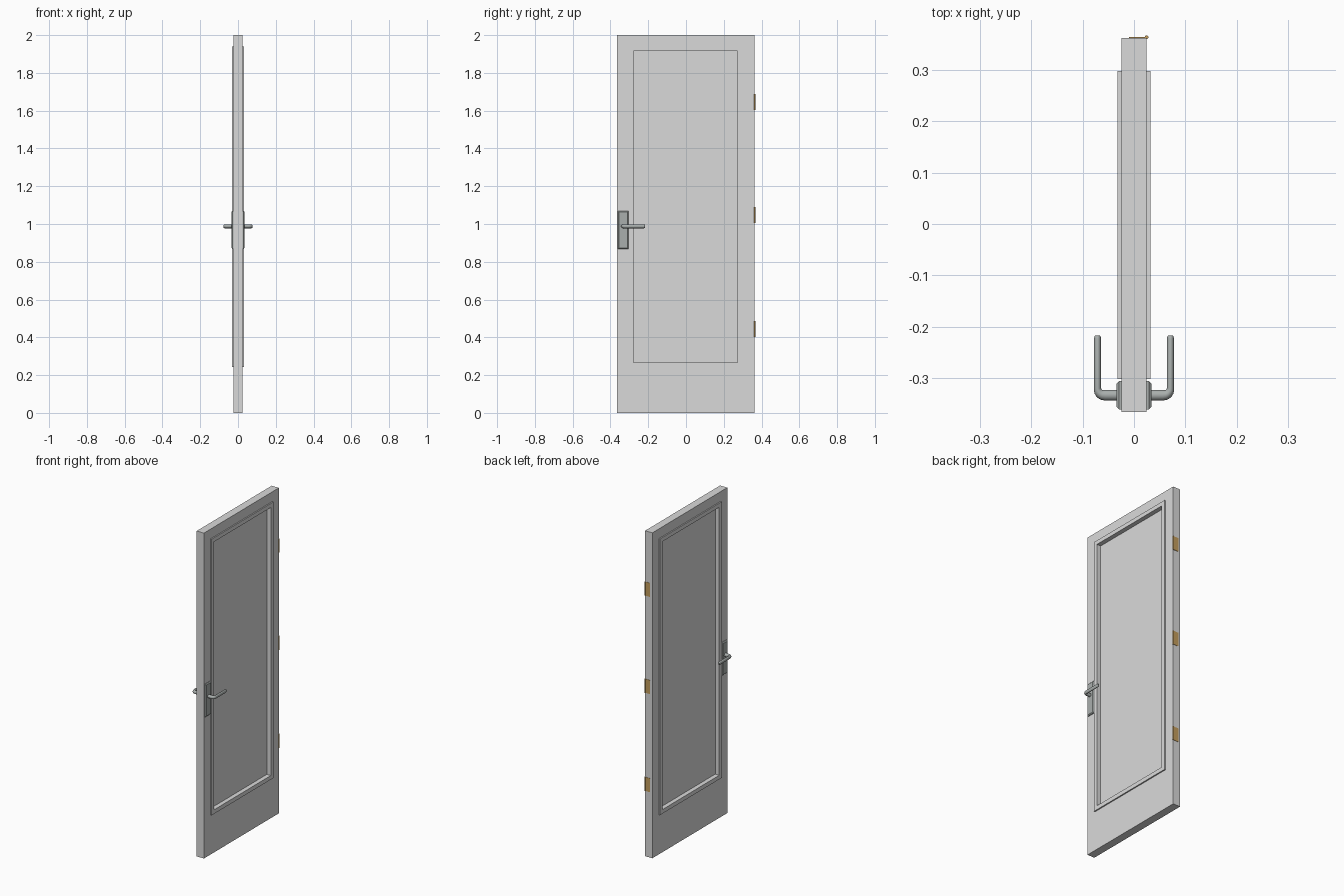
import bpy, bmesh, math
from mathutils import Vector

if "Cube" in bpy.data.objects:
    bpy.data.objects.remove(bpy.data.objects["Cube"])


def material(name, rgb):
    m = bpy.data.materials.new(name)
    m.diffuse_color = (*rgb, 1)
    m.use_nodes = True
    m.node_tree.nodes["Principled BSDF"].inputs["Base Color"].default_value = m.diffuse_color
    return m


PAINT = material("light grey paint", (0.7, 0.7, 0.7))
STEEL = material("brushed steel", (0.40, 0.43, 0.42))
BRASS = material("brass", (0.55, 0.34, 0.11))

CY = -0.002          # centre line of the door leaf
HANDLE_Y, HANDLE_Z = -0.333, 0.988


def finish(name, bm, mat, smooth=False):
    bmesh.ops.recalc_face_normals(bm, faces=bm.faces[:])
    me = bpy.data.meshes.new(name)
    bm.to_mesh(me)
    bm.free()
    me.materials.append(mat)
    ob = bpy.data.objects.new(name, me)
    bpy.context.collection.objects.link(ob)
    if smooth:
        bpy.ops.object.select_all(action='DESELECT')
        ob.select_set(True)
        bpy.context.view_layer.objects.active = ob
        bpy.ops.object.shade_smooth_by_angle(angle=math.radians(40))
    return ob


def loft(rings, closed=False, caps=True):
    """Skin consecutive rings of points."""
    bm = bmesh.new()
    vs = [[bm.verts.new(p) for p in r] for r in rings]
    n = len(vs[0])
    pairs = list(zip(vs, vs[1:])) + ([(vs[-1], vs[0])] if closed else [])
    for a, b in pairs:
        for i in range(n):
            j = (i + 1) % n
            bm.faces.new((a[i], a[j], b[j], b[i]))
    if caps and not closed:
        bm.faces.new(vs[0])
        bm.faces.new(vs[-1])
    return bm


def rect(x, hw, z0, z1, cy=CY):
    return [(x, cy - hw, z0), (x, cy + hw, z0), (x, cy + hw, z1), (x, cy - hw, z1)]


def frame(name, half_x, outer, inner):
    rings = [rect(-half_x, *outer), rect(half_x, *outer),
             rect(half_x, *inner), rect(-half_x, *inner)]
    return finish(name, loft(rings, closed=True), PAINT)


# Door leaf: frame, raised moulding and recessed panel
LEAF = (0.364, 0.0, 2.0)
MOULD = (0.300, 0.243, 1.940)
RECESS = (0.275, 0.268, 1.915)
frame("door_frame", 0.0245, LEAF, MOULD)
frame("panel_moulding", 0.032, MOULD, RECESS)
finish("recessed_panel", loft([rect(-0.005, *RECESS), rect(0.005, *RECESS)]), PAINT)

# Lever path (x, y offset, in-plane radius): shank, bend, arm, rounded tip
path = [(0.030, 0, 0.0105), (0.056, 0, 0.0105)]
for k in range(1, 7):
    a = k / 6 * math.pi / 2
    path.append((0.058 + 0.013 * math.sin(a), 0.013 * (1 - math.cos(a)),
                 0.0105 - 0.0035 * k / 6))
path += [(0.071, 0.110, 0.007), (0.071, 0.114, 0.006), (0.071, 0.116, 0.004)]


def lever(side):
    rings, n = [], 20
    for i, (x, y, r) in enumerate(path):
        p, q = path[max(i - 1, 0)], path[min(i + 1, len(path) - 1)]
        t = Vector((q[0] - p[0], q[1] - p[1])).normalized()
        if i >= len(path) - 3:
            t = Vector((0, 1))
        rz = 0.0105 if i < len(path) - 2 else r * 1.5
        rings.append([(side * (x - t.y * r * math.cos(u)),
                       HANDLE_Y + y + t.x * r * math.cos(u),
                       HANDLE_Z + rz * math.sin(u))
                      for u in (2 * math.pi * j / n for j in range(n))])
    return loft(rings)


# Handle sets on both faces: chamfered back plate and lever
for side, label in ((1, "right"), (-1, "left")):
    rings = [rect(side * x, 0.0275 - c, 0.868 + c, 1.069 - c, HANDLE_Y)
             for x, c in ((0.020, 0), (0.029, 0), (0.034, 0.005))]
    finish("handle_plate_" + label, loft(rings), STEEL)
    finish("lever_" + label, lever(side), STEEL, smooth=True)

# Three hinges on the rear edge: thin leaf plus knuckle pin
for i, z in enumerate((0.445, 1.048, 1.645), 1):
    z0, z1 = z - 0.0425, z + 0.0425
    plate = [[(x, y, zz) for x, y in ((-0.010, 0.360), (0.0245, 0.360),
                                      (0.0245, 0.364), (-0.010, 0.364))]
             for zz in (z0, z1)]
    finish(f"hinge_leaf_{i}", loft(plate), BRASS)
    pin = [[(0.0245 + 0.0035 * math.cos(u), 0.3635 + 0.0035 * math.sin(u), zz)
            for u in (2 * math.pi * j / 16 for j in range(16))]
           for zz in (z0, z1)]
    finish(f"hinge_pin_{i}", loft(pin), BRASS, smooth=True)
